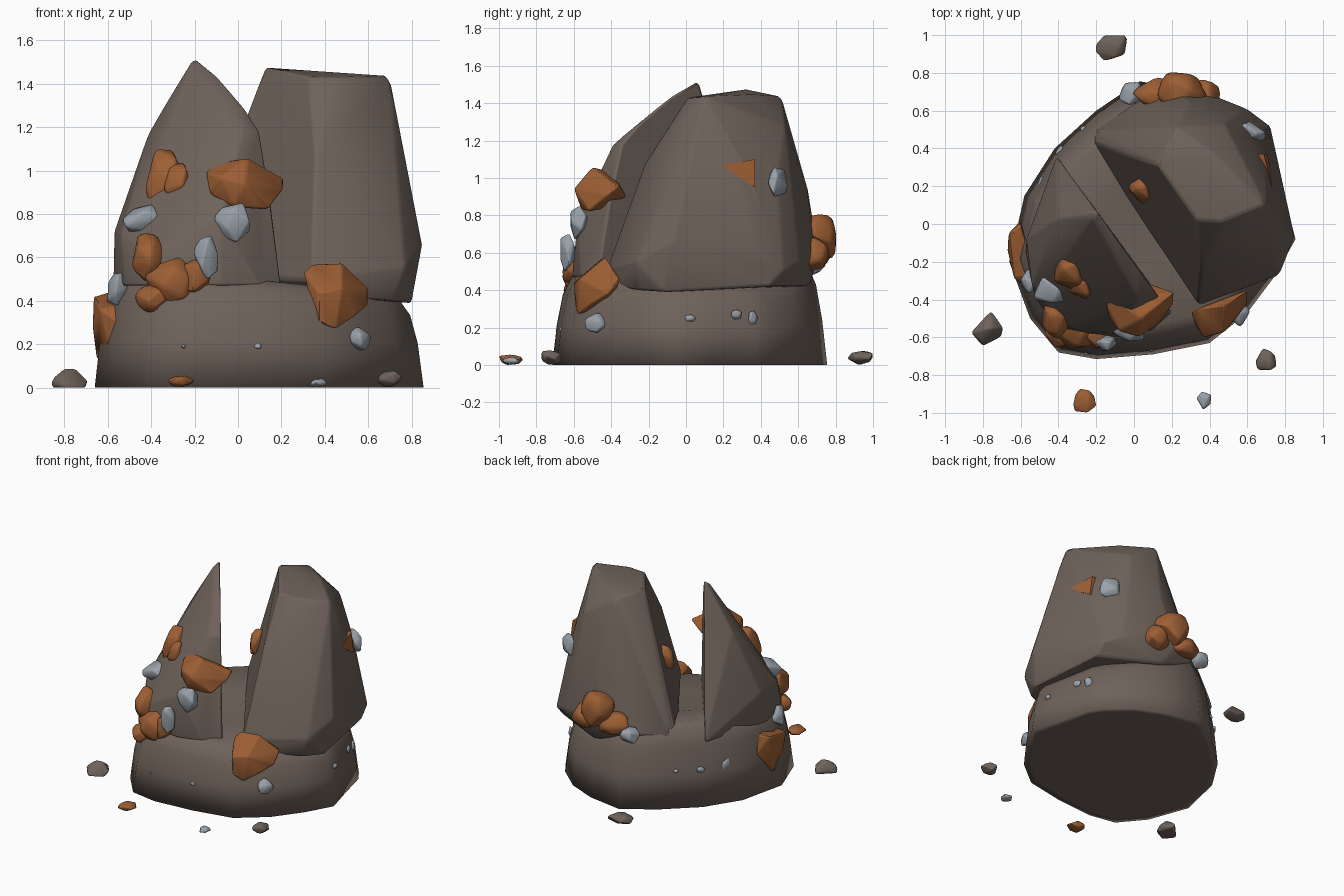
import bpy, bmesh, math, random
from mathutils import Vector, Euler


def material(name, rgb):
    m = bpy.data.materials.new(name)
    m.diffuse_color = (*rgb, 1)
    return m


STONE = material("brown_stone", (0.16, 0.125, 0.104))
COPPER = material("orange_ore", (0.34, 0.115, 0.035))
SILVER = material("grey_crystal", (0.32, 0.36, 0.40))


def finish(name, bm, mat, bevel=0.0, sharp=35):
    bmesh.ops.recalc_face_normals(bm, faces=bm.faces)
    me = bpy.data.meshes.new(name)
    bm.to_mesh(me)
    bm.free()
    me.materials.append(mat)
    me.shade_smooth()
    me.set_sharp_from_angle(angle=math.radians(sharp))
    ob = bpy.data.objects.new(name, me)
    bpy.context.collection.objects.link(ob)
    if bevel:
        b = ob.modifiers.new("worn_edges", "BEVEL")
        b.width, b.segments, b.limit_method = bevel, 2, "ANGLE"
        b.angle_limit = math.radians(14)
    return ob


def hull(name, points, mat, bevel, sharp=35):
    """Chiselled stone: convex hull of a few corner points."""
    bm = bmesh.new()
    for p in points:
        bm.verts.new(p)
    res = bmesh.ops.convex_hull(bm, input=bm.verts)
    junk = {g for g in res["geom_interior"] + res["geom_unused"] if isinstance(g, bmesh.types.BMVert)}
    bmesh.ops.delete(bm, geom=list(junk), context="VERTS")
    bmesh.ops.dissolve_limit(bm, angle_limit=math.radians(4), verts=bm.verts, edges=bm.edges)
    return finish(name, bm, mat, bevel, sharp)


def lump(name, loc, size, mat, seed, rot=(0, 0, 0), count=13):
    """Irregular nugget fitted to a size."""
    rnd = random.Random(seed)
    e = Euler([math.radians(a) for a in rot])
    pts = []
    for i in range(count):
        z = 1 - 2 * (i + 0.5) / count
        a = i * 2.39996 + rnd.uniform(-0.4, 0.4)
        r = math.sqrt(1 - z * z)
        pts.append(Vector((r * math.cos(a), r * math.sin(a), z)) * rnd.uniform(0.8, 1.1))
    for k in range(3):
        lo, hi = min(p[k] for p in pts), max(p[k] for p in pts)
        for p in pts:
            p[k] = ((p[k] - lo) / (hi - lo) - 0.5) * size[k]
    for p in pts:
        p.rotate(e)
    return hull(name, [p + Vector(loc) for p in pts], mat, min(size) * 0.09, 50)


# Base boulder: ground outline lofted inward; the top sinks right and rises at the back left
outline = [(-.40, -.68), (-.20, -.715), (.10, -.69), (.40, -.63), (.60, -.47), (.75, -.27),
           (.855, -.08), (.80, .13), (.74, .38), (.68, .47), (.51, .62), (.30, .71), (.03, .755),
           (-.20, .60), (-.42, .40), (-.58, .15), (-.66, -.20), (-.55, -.50)]
bm = bmesh.new()
rings = []
for z, s in ((0, .93), (0, 1), (.22, .965), (.38, .92), (.47, .855), (.505, .77), (.505, .35)):
    ring = []
    for x, y in outline:
        x, y = .08 + (x - .08) * s, y * s
        tilt = .14 * max(0, y - x) - .10 * max(0, x)
        ring.append(bm.verts.new((x, y, z + tilt * (z / .5) ** 2)))
    rings.append(ring)
n = len(outline)
for a, b in zip(rings, rings[1:]):
    for i in range(n):
        bm.faces.new((a[i], a[(i + 1) % n], b[(i + 1) % n], b[i]))
bm.faces.new(rings[0])
bm.faces.new(rings[-1])
finish("base_boulder", bm, STONE, 0, 180)

# Tall blunt spire on the right
hull("right_spire", [
    (.12, .32, 1.475), (.23, .51, 1.435), (.44, .36, 1.445), (.70, .10, 1.435), (.47, .01, 1.43), (.33, .02, 1.43),
    (.48, .53, 1.28), (.70, .32, 1.05), (.62, .49, 1.0), (.30, .65, .95),
    (.36, -.23, 1.06), (-.23, .43, .52), (-.22, .49, .50), (.34, -.43, .50), (.40, -.40, .42),
    (.77, -.27, .55), (.85, -.07, .66), (.80, -.12, .39), (.75, .38, .62), (.72, .52, .50), (.72, .45, .42),
    (.60, .61, .55), (.40, .69, .60), (.20, .71, .58), (.0, .64, .52), (.30, .66, .42), (.72, -.25, .40)],
    STONE, .016)

# Split pointed spire on the left, with a flat inner side
hull("left_spire", [
    (-.20, .07, 1.52), (-.22, .03, 1.49), (-.41, .03, 1.18), (-.09, -.085, 1.43), (.03, -.25, 1.29),
    (.10, -.345, 1.18), (.02, -.39, 1.18), (-.36, -.17, 1.10), (.15, -.41, .88),
    (.20, -.47, .47), (-.41, .36, .47), (-.57, -.08, .72), (-.575, -.14, .48),
    (-.54, -.32, .70), (-.52, -.40, .47), (-.38, -.54, .62), (-.40, -.565, .47), (-.08, -.58, .78),
    (-.08, -.61, .47), (.10, -.56, .47)],
    STONE, .012)

# Angular orange ore wedges
hull("upper_wedge_ore", [
    (-.15, -.43, .99), (-.12, -.38, 1.03), (.04, -.50, 1.06), (.215, -.36, .96), (.21, -.42, .91),
    (.14, -.52, .82), (-.02, -.56, .83), (-.08, -.57, .97), (-.13, -.50, .89), (.03, -.60, .94),
    (.10, -.32, .90), (.0, -.36, .85)], COPPER, .012)
hull("lower_wedge_ore", [
    (.30, -.47, .53), (.34, -.45, .57), (.48, -.43, .575), (.60, -.35, .46), (.60, -.42, .38),
    (.54, -.50, .33), (.45, -.58, .27), (.37, -.59, .30), (.37, -.60, .44), (.33, -.54, .43),
    (.48, -.57, .46), (.45, -.40, .32)], COPPER, .012)
hull("side_wedge_ore", [
    (-.665, -.05, .42), (-.60, .0, .44), (-.52, -.28, .39), (-.53, -.36, .29), (-.65, -.11, .12),
    (-.67, -.14, .28), (-.635, -.29, .36), (-.60, .02, .30), (-.60, -.30, .20)], COPPER, .01)
hull("spire_ore_plate", [(x - d, y, z) for d in (0, .05) for x, y, z in
                         ((.732, .19, 1.07), (.688, .37, 1.10), (.708, .37, .95), (.720, .30, .99))], COPPER, 0)

# Rounded orange nuggets: location, size, turn
nuggets = [
    ((-.35, -.26, .97), (.14, .20, .28), (0, 18, 35)),
    ((-.29, -.33, .955), (.10, .15, .18), (0, 12, 35)),
    ((-.405, -.51, .60), (.18, .21, .24), (0, 0, 20)),
    ((-.31, -.57, .495), (.26, .19, .24), (0, 0, 0)),
    ((-.195, -.595, .52), (.14, .13, .17), (0, 20, 0)),
    ((-.40, -.575, .415), (.16, .17, .15), (0, 10, 0)),
    ((.26, .69, .68), (.29, .23, .26), (0, 0, 0)),
    ((.12, .70, .60), (.26, .17, .18), (0, 20, 0)),
    ((.37, .68, .59), (.21, .19, .20), (0, 0, 20)),
    ((.03, .17, .93), (.09, .13, .20), (0, 15, 30)),
]
for i, (loc, size, rot) in enumerate(nuggets):
    lump(f"ore_nugget_{i + 1}", loc, size, COPPER, 20 + i, rot)

# Grey crystals
crystals = [
    ((-.44, -.33, .775), (.19, .18, .13), (0, -8, 0)),
    ((-.03, -.57, .76), (.17, .10, .19), (0, 0, 0)),
    ((-.15, -.63, .60), (.12, .09, .21), (0, 0, 0)),
    ((-.555, -.30, .455), (.10, .14, .16), (0, 10, 0)),
    ((.555, -.465, .225), (.11, .15, .11), (0, -25, 30)),
    ((.63, .49, .975), (.15, .08, .17), (0, 0, -28)),
    ((-.02, .69, .54), (.13, .13, .13), (0, 0, 0)),
]
for i, (loc, size, rot) in enumerate(crystals):
    lump(f"crystal_{i + 1}", loc, size, SILVER, 60 + i, rot, 11)

# Small flat crystal flecks in the base: position, width, height
flecks = [(.795, .02, .25, .065, .04), (.738, .27, .27, .06, .055), (.712, .36, .25, .06, .08),
          (.09, -.665, .19, .045, .035), (-.25, -.68, .19, .02, .02),
          (-.50, .195, .27, .14, .10), (-.395, .385, .27, .06, .05), (-.27, .505, .27, .04, .03)]
for i, (x, y, z, w, h) in enumerate(flecks):
    lump(f"base_fleck_{i + 1}", (x, y, z), (.03, w, h), SILVER, 80 + i,
         (0, 0, math.degrees(math.atan2(y, x - .08))))

# Loose pebbles on the ground
hull("pebble_left", [
    (-.86, -.57, .0), (-.86, -.58, .04), (-.80, -.65, .0), (-.70, -.60, .0), (-.69, -.55, .03), (-.76, -.46, .03),
    (-.75, -.47, .0), (-.80, -.56, .09), (-.75, -.55, .09), (-.80, -.63, .04)], STONE, .01)
pebbles = [
    ("pebble_back", (-.12, .93, .037), (.17, .14, .075), STONE),
    ("pebble_right", (.70, -.715, .04), (.115, .12, .08), STONE),
    ("pebble_ore", (-.26, -.935, .028), (.125, .13, .056), COPPER),
    ("pebble_crystal", (.37, -.935, .022), (.08, .10, .044), SILVER),
]
for i, (name, loc, size, mat) in enumerate(pebbles):
    lump(name, loc, size, mat, 90 + i)
